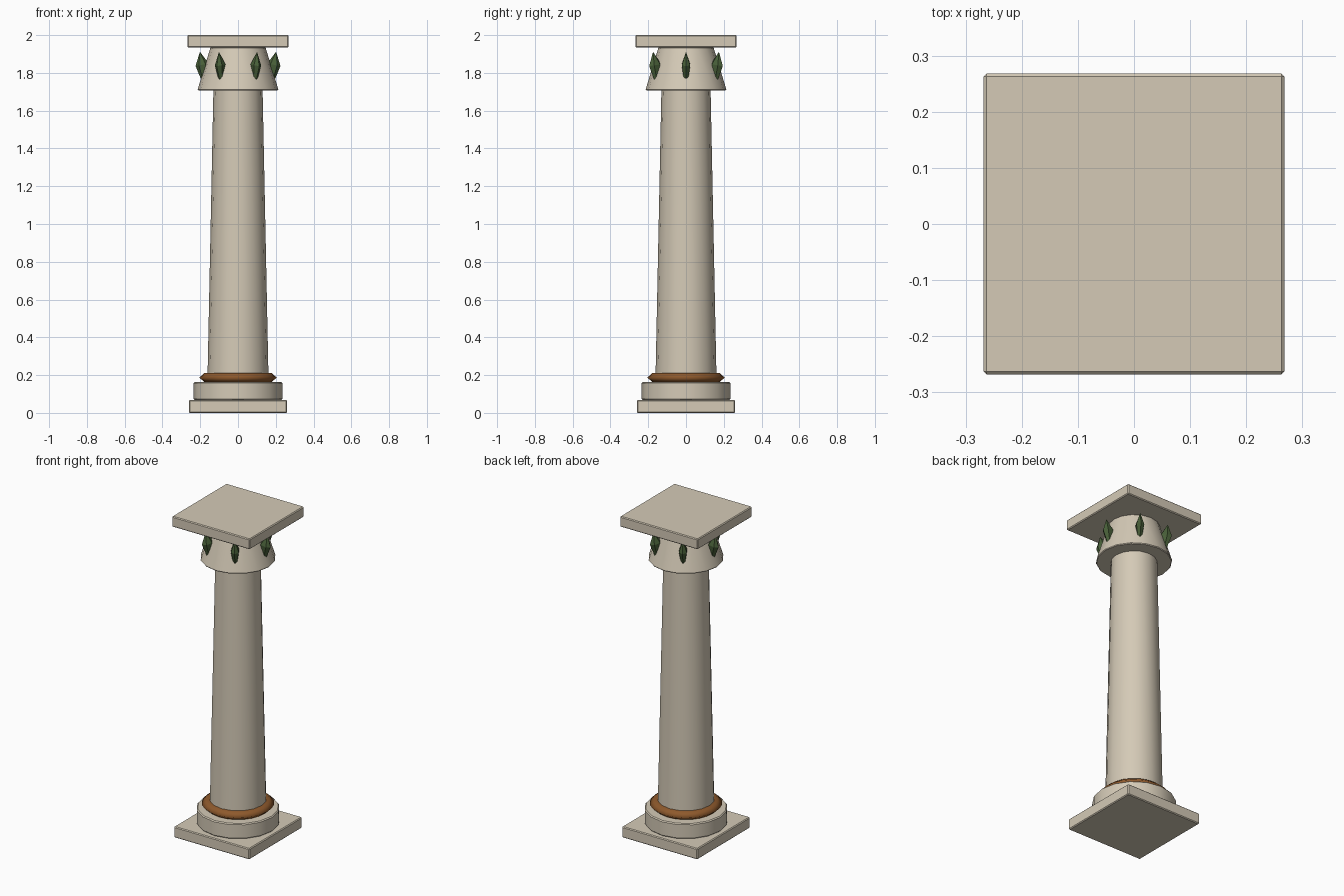
import bpy, bmesh, math
from mathutils import Matrix, Vector

cube = bpy.data.objects.get("Cube")
if cube:
    bpy.data.objects.remove(cube, do_unlink=True)


def material(name, rgb):
    m = bpy.data.materials.new(name)
    m.use_nodes = True
    color = (*rgb, 1.0)
    m.diffuse_color = color
    bsdf = next(n for n in m.node_tree.nodes if n.type == 'BSDF_PRINCIPLED')
    bsdf.inputs["Base Color"].default_value = color
    return m


stone = material("pale_stone", (0.66, 0.59, 0.47))
bronze = material("brown_bronze", (0.27, 0.10, 0.025))
green = material("leaf_green", (0.065, 0.115, 0.04))


def finish(name, bm, mat, bevel=0.0, smooth=False):
    bmesh.ops.recalc_face_normals(bm, faces=bm.faces[:])
    mesh = bpy.data.meshes.new(name)
    bm.to_mesh(mesh)
    bm.free()
    mesh.materials.append(mat)
    obj = bpy.data.objects.new(name, mesh)
    bpy.context.collection.objects.link(obj)
    if bevel:
        mod = obj.modifiers.new("soft_edges", 'BEVEL')
        mod.width = bevel
        mod.segments = 1
        mod.limit_method = 'ANGLE'
        mod.angle_limit = math.radians(40)
    if smooth:
        bpy.ops.object.select_all(action='DESELECT')
        obj.select_set(True)
        bpy.context.view_layer.objects.active = obj
        bpy.ops.object.shade_smooth_by_angle(angle=math.radians(40))
    return obj


def slab(name, half, z0, z1):
    bm = bmesh.new()
    bmesh.ops.create_cube(bm, size=1)
    bmesh.ops.scale(bm, vec=(2 * half, 2 * half, z1 - z0), verts=bm.verts)
    bmesh.ops.translate(bm, vec=(0, 0, (z0 + z1) / 2), verts=bm.verts)
    return finish(name, bm, stone, bevel=0.005)


def drum(name, r0, r1, z0, z1, bevel=0.0):
    bm = bmesh.new()
    bmesh.ops.create_cone(bm, cap_ends=True, segments=16, radius1=r0, radius2=r1,
                          depth=z1 - z0)
    bmesh.ops.translate(bm, vec=(0, 0, (z0 + z1) / 2), verts=bm.verts)
    return finish(name, bm, stone, bevel=bevel, smooth=True)


def ring(name, major, minor, height, z, segments=24, sides=6):
    # Squashed torus
    bm = bmesh.new()
    rows = []
    for i in range(segments):
        a = math.tau * i / segments
        row = []
        for j in range(sides):
            b = math.tau * j / sides
            r = major + minor * math.cos(b)
            row.append(bm.verts.new((r * math.cos(a), r * math.sin(a),
                                     z + height * math.sin(b) / math.sin(math.pi / 3))))
        rows.append(row)
    for i in range(segments):
        p, q = rows[i], rows[(i + 1) % segments]
        for j in range(sides):
            k = (j + 1) % sides
            bm.faces.new((p[j], q[j], q[k], p[k]))
    obj = finish(name, bm, bronze)
    obj.data.polygons.foreach_set("use_smooth", [True] * len(obj.data.polygons))
    return obj


def leaf(name, angle):
    # Pointed bud that leans outward from the capital
    length, out, side = 0.078, 0.036, 0.022
    bm = bmesh.new()
    sides = 6
    rings = []
    for scale, h in ((1.0, 0.1), (0.5, -0.95)):
        rings.append([bm.verts.new((out * scale * math.cos(math.tau * i / sides),
                                    side * scale * math.sin(math.tau * i / sides) / 0.866,
                                    length * h)) for i in range(sides)])
    tip = bm.verts.new((0, 0, length))
    upper, lower = rings
    for i in range(sides):
        j = (i + 1) % sides
        bm.faces.new((tip, upper[i], upper[j]))
        bm.faces.new((upper[i], lower[i], lower[j], upper[j]))
    bm.faces.new(lower)
    place = (Matrix.Rotation(angle, 4, 'Z')
             @ Matrix.Translation(Vector((0.188, 0, 1.835)))
             @ Matrix.Rotation(math.radians(10), 4, 'Y'))
    bm.transform(place)
    return finish(name, bm, green)


# Base
slab("base_plinth", 0.26, 0.0, 0.068)
drum("base_drum", 0.235, 0.235, 0.068, 0.163, bevel=0.006)
ring("base_ring", 0.15, 0.055, 0.024, 0.187)

# Shaft
drum("shaft", 0.162, 0.13, 0.16, 1.72)

# Capital
drum("capital_bell", 0.215, 0.145, 1.708, 1.937, bevel=0.005)
for n in range(6):
    leaf(f"capital_leaf_{n + 1}", math.tau * n / 6)
slab("top_slab", 0.268, 1.935, 2.0)
